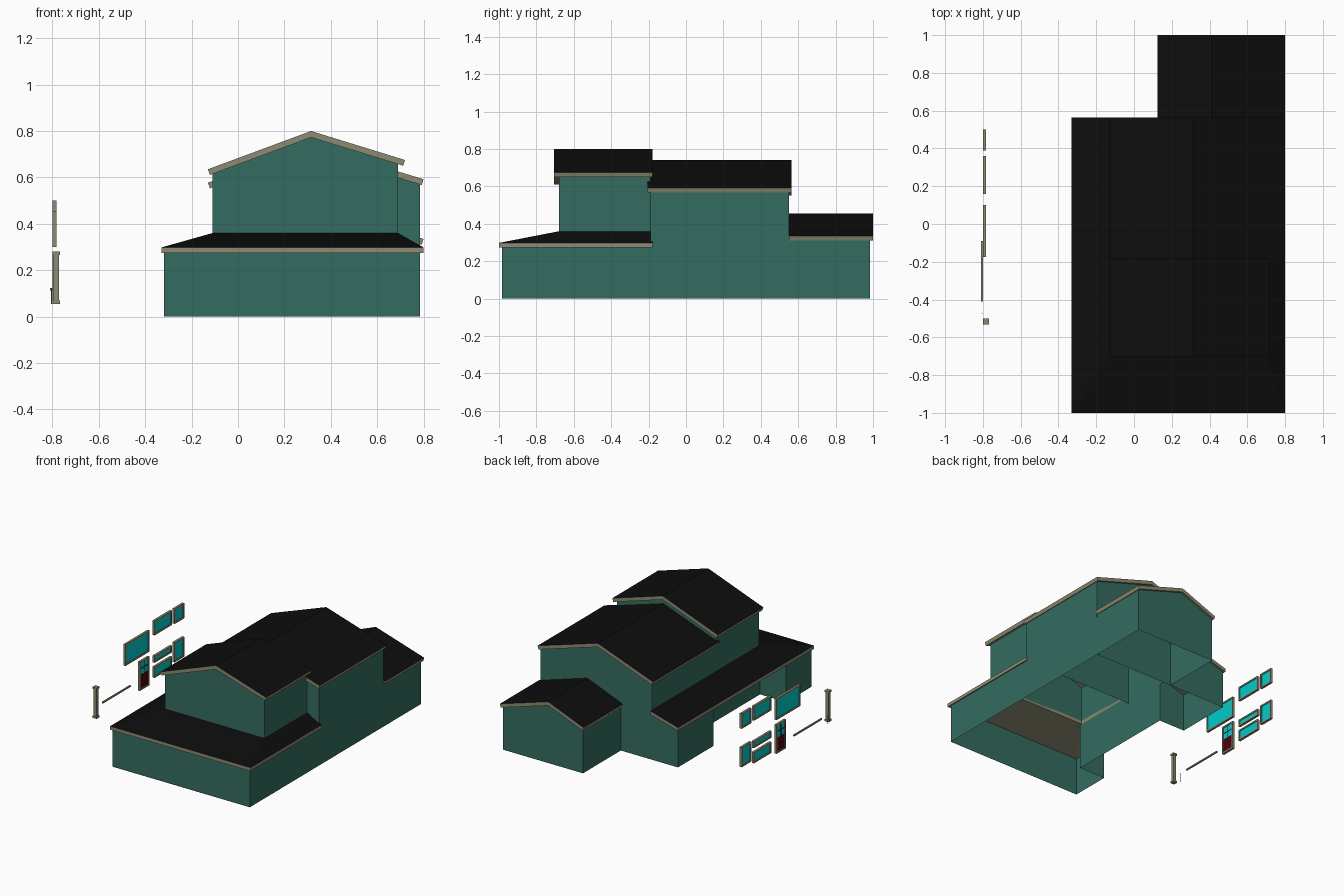
import bpy, bmesh
from mathutils import Vector

if "Cube" in bpy.data.objects:
    bpy.data.objects.remove(bpy.data.objects["Cube"])


def material(name, rgb):
    m = bpy.data.materials.new(name)
    m.diffuse_color = (*rgb, 1)
    m.use_nodes = True
    m.node_tree.nodes["Principled BSDF"].inputs["Base Color"].default_value = m.diffuse_color
    return m


GREEN = material("wall_green", (0.035, 0.15, 0.115))
BLACK = material("roof_black", (0.004, 0.004, 0.004))
TAN = material("trim_tan", (0.27, 0.26, 0.17))
GLASS = material("glass_teal", (0.0, 0.6, 0.6))
RED = material("door_red", (0.08, 0.0, 0.003))


def finish(name, bm, mats):
    bmesh.ops.recalc_face_normals(bm, faces=bm.faces)
    if len(mats) > 1:                      # second material on upward faces
        for f in bm.faces:
            f.normal_update()
            f.material_index = 1 if f.normal.z > 0.5 else 0
    me = bpy.data.meshes.new(name)
    bm.to_mesh(me)
    bm.free()
    for m in mats:
        me.materials.append(m)
    ob = bpy.data.objects.new(name, me)
    bpy.context.collection.objects.link(ob)
    return ob


def walls(name, pts, base, closed=True):
    """Vertical sheet walls along a plan path of (x, y, top)."""
    bm = bmesh.new()
    lo = [bm.verts.new((x, y, base)) for x, y, z in pts]
    hi = [bm.verts.new(p) for p in pts]
    n = len(pts)
    for i in range(n if closed else n - 1):
        j = (i + 1) % n
        bm.faces.new((lo[i], lo[j], hi[j], hi[i]))
    return finish(name, bm, [GREEN])


def loft(name, sections):
    """Solid slab through equal-length cross-sections, black on top."""
    bm = bmesh.new()
    rings = [[bm.verts.new(p) for p in s] for s in sections]
    n = len(rings[0])
    for a, b in zip(rings, rings[1:]):
        for i in range(n):
            bm.faces.new((a[i], a[(i + 1) % n], b[(i + 1) % n], b[i]))
    bm.faces.new(rings[0])
    bm.faces.new(rings[-1])
    return finish(name, bm, [TAN, BLACK])


def gable_roof(name, left, peak, right, y0, y1, t=0.026):
    def under(p):                          # eave cut square to the slope
        d = (Vector(peak) - Vector(p)).normalized()
        n = Vector((-d.y, d.x))
        if n.y < 0:
            n = -n
        return tuple(Vector(p) - n * t)
    prof = [left, peak, right, under(right), (peak[0], peak[1] - t * 1.06), under(left)]
    return loft(name, [[(x, y, z) for x, z in prof] for y in (y0, y1)])


def box(name, x, y, z, mat):
    bm = bmesh.new()
    bmesh.ops.create_cube(bm, size=1)
    for v in bm.verts:
        v.co = [r[0] + (c + 0.5) * (r[1] - r[0]) for c, r in zip(v.co, (x, y, z))]
    return finish(name, bm, [mat])


# Ground floor with porch recess and the rear wing gable
walls("ground_floor_walls", [
    (-.32, -.985, .28), (.785, -.985, .28), (.785, .55, .28), (.785, .551, .32),
    (.785, .985, .32), (.41, .985, .435), (.14, .985, .325), (.14, .55, .325),
    (-.11, .55, .335), (-.32, .55, .28), (-.32, .14, .28), (-.11, .14, .335),
    (-.11, -.695, .335), (-.32, -.695, .28)], 0)
walls("rear_partition", [(.14, .55, .3), (.785, .55, .3)], 0, False)

# Upper blocks
walls("middle_block_walls", [
    (-.11, -.19, .56), (.315, -.19, .715), (.785, -.19, .573),
    (.785, .55, .573), (.315, .55, .715), (-.11, .55, .56)], .28)
walls("front_block_walls", [
    (-.11, -.68, .62), (.315, -.68, .775), (.69, -.68, .657),
    (.69, -.19, .657), (.315, -.19, .775), (-.11, -.19, .62)], .35)

# Gable roofs
gable_roof("front_roof", (-.13, .635), (.315, .80), (.72, .675), -.705, -.18)
gable_roof("middle_roof", (-.13, .577), (.315, .74), (.80, .592), -.205, .565)
gable_roof("rear_roof", (.125, .342), (.41, .455), (.80, .335), .55, 1.0)

# Skirt roof around the front and left side
outer = [(-.33, .565), (-.33, -1), (.80, -1), (.80, -.18)]
inner = [(-.11, .565), (-.11, -.68), (.69, -.68), (.69, -.18)]
loft("skirt_roof", [[(*o, .298), (*i, .36), (*i, .335), (*o, .273)]
                    for o, i in zip(outer, inner)])


# Loose windows and door standing beside the house
def frame(name, y0, y1, z0, z1, w=.011):
    x = (-.80, -.783)
    box(name + "_left", x, (y0, y0 + w), (z0, z1), TAN)
    box(name + "_right", x, (y1 - w, y1), (z0, z1), TAN)
    box(name + "_sill", x, (y0 + w, y1 - w), (z0, z0 + w), TAN)
    box(name + "_head", x, (y0 + w, y1 - w), (z1 - w, z1), TAN)


for name, y0, y1, z0, z1 in [
        ("upper_small_window", .39, .50, .39, .50),
        ("upper_mid_window", .16, .36, .395, .50),
        ("large_window", -.175, .10, .30, .455),
        ("lower_small_window", .39, .50, .11, .255),
        ("lower_strip_window", .16, .36, .195, .245),
        ("lower_mid_window", .16, .36, .085, .165)]:
    frame(name, y0, y1, z0, z1)
    box(name + "_glass", (-.795, -.788), (y0 + .008, y1 - .008),
        (z0 + .008, z1 - .008), GLASS)

frame("door_frame", -.01, .10, .055, .265)
box("door_panel", (-.796, -.787), (.0, .09), (.064, .165), RED)
box("door_glass", (-.795, -.788), (.0, .09), (.165, .256), GLASS)
box("door_mullion", (-.797, -.786), (.042, .048), (.165, .256), RED)
box("door_crossbar", (-.797, -.786), (.0, .09), (.208, .213), RED)

# Porch post, rail and baluster
box("post_shaft", (-.795, -.772), (-.527, -.505), (.055, .28), TAN)
for n, z in (("base", .055), ("cap", .266)):
    box("post_" + n, (-.80, -.767), (-.532, -.50), (z, z + .014), TAN)
box("porch_rail", (-.81, -.80), (-.41, -.09), (.112, .122), TAN)
box("baluster", (-.807, -.803), (-.477, -.473), (.055, .12), TAN)
